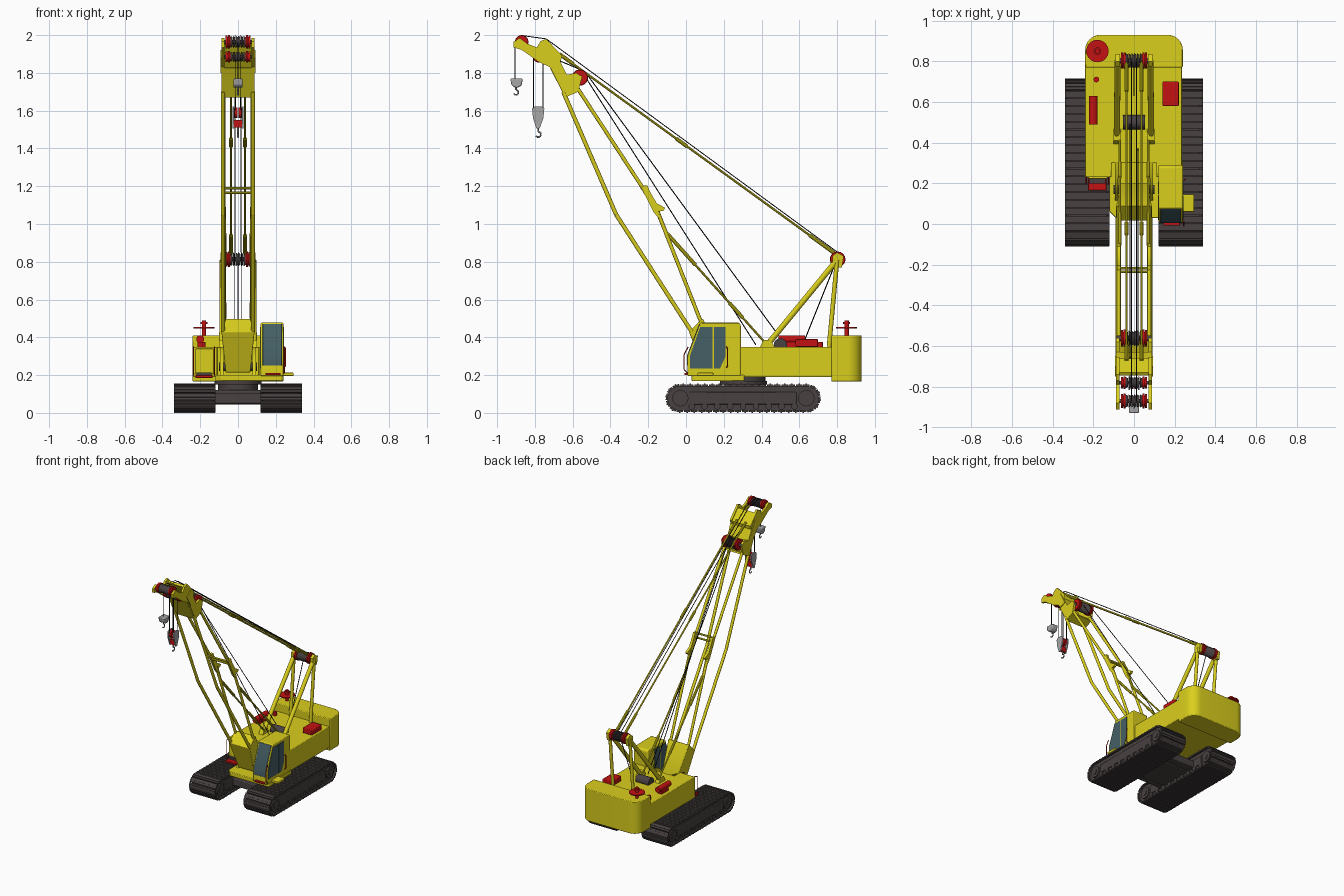
import bpy, bmesh, math
from mathutils import Vector, Matrix

if "Cube" in bpy.data.objects:
    bpy.data.objects.remove(bpy.data.objects["Cube"])

def material(name, c):
    m = bpy.data.materials.new(name)
    m.diffuse_color = (*c, 1)
    m.use_nodes = True
    m.node_tree.nodes["Principled BSDF"].inputs["Base Color"].default_value = m.diffuse_color
    return m

YEL = material("yellow_paint", (0.70, 0.62, 0.012))
RED = material("red_paint", (0.55, 0.006, 0.006))
DARK = material("dark_steel", (0.065, 0.052, 0.052))
GLASS = material("tinted_glass", (0.06, 0.115, 0.13))
GREY = material("light_steel", (0.38, 0.38, 0.38))
ROPE = material("rope_black", (0.01, 0.01, 0.01))

def finish(name, bm, mat, bevel=0):
    bmesh.ops.recalc_face_normals(bm, faces=bm.faces)
    me = bpy.data.meshes.new(name)
    bm.to_mesh(me)
    bm.free()
    me.materials.append(mat)
    ob = bpy.data.objects.new(name, me)
    bpy.context.collection.objects.link(ob)
    if bevel:
        b = ob.modifiers.new("bevel", 'BEVEL')
        b.width, b.segments, b.limit_method = bevel, 2, 'ANGLE'
    return ob

def prism(name, pts, a, b, mat, axis='X', bevel=0):
    """Extrude a YZ profile along X, or an XY outline along Z."""
    bm = bmesh.new()
    place = (lambda p, t: (t, *p)) if axis == 'X' else (lambda p, t: (*p, t))
    lo = [bm.verts.new(place(p, a)) for p in pts]
    hi = [bm.verts.new(place(p, b)) for p in pts]
    bm.faces.new(lo)
    bm.faces.new(hi)
    n = len(pts)
    for i in range(n):
        bm.faces.new((lo[i], lo[(i + 1) % n], hi[(i + 1) % n], hi[i]))
    return finish(name, bm, mat, bevel)

def box(name, x, y, z, mat, bevel=0):
    return prism(name, [(x[0], y[0]), (x[1], y[0]), (x[1], y[1]), (x[0], y[1])], *z, mat, 'Z', bevel)

def rods(name, paths, r, mat, n=10):
    """Round bars along each list of points, joined in one object."""
    bm = bmesh.new()
    for path in paths:
        for a, b in zip(path, path[1:]):
            a, b = Vector(a), Vector(b)
            d = b - a
            m = Matrix.Translation((a + b) / 2) @ d.to_track_quat('Z', 'Y').to_matrix().to_4x4()
            bmesh.ops.create_cone(bm, cap_ends=True, segments=n, radius1=r, radius2=r, depth=d.length, matrix=m)
    return finish(name, bm, mat)

def disc(name, x, y, z, r, w, mat, n=28):
    return rods(name, [[(x - w / 2, y, z), (x + w / 2, y, z)]], r, mat, n)

def spool(name, y, z, r, half=0.065):
    """Sheave set: red flanges at both ends, dark grooved sheaves between."""
    bm = bmesh.new()
    for i in range(6):
        x = (i - 2.5) * 0.014
        m = Matrix.Translation((x, y, z)) @ Matrix.Rotation(math.pi / 2, 4, 'Y')
        bmesh.ops.create_cone(bm, cap_ends=True, segments=24, radius1=r * .9, radius2=r * .7, depth=0.012, matrix=m)
    finish(name + "_sheaves", bm, DARK)
    for s in (-1, 1):
        disc(name + "_flange", s * 0.047, y, z, r, 0.010, RED)
        disc(name + "_hub", s * (0.04 + half) / 2, y, z, r * .72, half - 0.04, RED)
        disc(name + "_cap", s * (half - .005), y, z, r * .95, 0.010, RED)
    disc(name + "_axle", 0, y, z, r * .3, 0.17, DARK, 12)

def stadium(r, y0=-0.0325, y1=0.6375, zc=0.0775, n=12):
    back = [(y1 + r * math.sin(t * math.pi / n), zc - r * math.cos(t * math.pi / n)) for t in range(n + 1)]
    return back + [(y0 + y1 - y, 2 * zc - z) for y, z in back]

def track_point(d, r, y0=-0.0325, y1=0.6375, zc=0.0775):
    """Position and turn angle at distance d round the track."""
    L, arc = y1 - y0, math.pi * r
    half, e = divmod(d, L + arc)
    t = max(0, e - L) / r
    y = min(e, L) + r * math.sin(t) + y0
    z = -r * math.cos(t)
    if half >= 1:
        y, z, t = y0 + y1 - y, -z, t + math.pi
    return y, zc + z, t

# crawler tracks: frame, belt of shoes, wheels
R, N = 0.068, 46
pitch = 2 * (0.67 + math.pi * R) / N
for s, side in ((-1, "left"), (1, "right")):
    xc = s * 0.23
    prism(side + "_track_belt", stadium(0.066), xc - .095, xc + .095, DARK)
    bm = bmesh.new()
    for i in range(N):
        y, z, t = track_point(i * pitch, R)
        base = Matrix.Translation((xc, y, z)) @ Matrix.Rotation(t, 4, 'X')
        for off, dims in ((0, (.22, .035, .011)), (-.005, (.216, .008, .009))):
            bmesh.ops.create_cube(bm, size=1, matrix=base @ Matrix.Translation((0, 0, off)) @ Matrix.Diagonal((*dims, 1)))
    finish(side + "_track_shoes", bm, DARK)
    for f in (-1, 1):
        box(side + "_track_frame", sorted((xc + f * .09, xc + f * .103)), (0.02, 0.585), (.045, .11), DARK, .004)
        for y in (-0.03, 0.637):
            disc(side + "_track_wheel", xc + f * .098, y, .0775, .043, .014, DARK, 20)
            disc(side + "_wheel_hub", xc + f * .103, y, .0775, .02, .012, DARK, 16)
        for i in range(9):
            disc(side + "_track_roller", xc + f * .098, .03 + i * .068, .034, .017, .012, DARK, 14)

# carbody and slewing ring
box("carbody", (-.14, .14), (.17, .44), (.045, .12), DARK, .01)
for y in (.12, .43):
    box("carbody_crossbeam", (-.14, .14), (y, y + .07), (.05, .105), DARK, .006)
for z0, z1, r in ((.115, .15, .105), (.15, .168, .125), (.168, .192, .115)):
    rods("slewing_ring", [[(0, .305, z0), (0, .305, z1)]], r, DARK, 40)

# upper deck, floor and rounded counterweight
prism("upper_deck", [(-.24, .23), (-.11, .23), (-.11, .30), (.11, .30), (.11, .23), (.235, .23), (.235, .78), (-.24, .78)],
      .19, .35, YEL, 'Z', .004)
prism("front_floor", [(-.12, .24), (-.12, .06), (-.09, .03), (.23, .03), (.24, .04), (.24, .31), (-.12, .31)],
      .168, .2, YEL, 'Z', .004)
rc = .075
corner = [(.24 - rc + rc * math.cos(a), .93 - rc + rc * math.sin(a)) for a in [k * math.pi / 16 for k in range(9)]]
prism("counterweight", [(.24, .77)] + corner + [(-x, y) for x, y in reversed(corner)] + [(-.24, .77)],
      .165, .41, YEL, 'Z', .005)
box("left_front_panel", (-.225, -.13), (.222, .235), (.205, .34), YEL, .004)
box("left_step", (-.225, -.135), (.165, .23), (.185, .2), RED, .003)
box("left_step_plate", (-.22, -.14), (.2, .23), (.2, .215), DARK)
box("right_step", (.235, .295), (.06, .145), (.195, .213), YEL, .004)

# operator cab with glazing and rails
prism("cab", [(.008, .195), (.008, .30), (.077, .478), (.28, .478), (.29, .465), (.29, .195)], .12, .24, YEL, 'X', .006)
pane_a = [(.02, .235), (.02, .30), (.075, .455), (.14, .455), (.14, .235)]
pane_b = [(.147, .235), (.147, .455), (.21, .455), (.21, .30), (.18, .235)]
for x in (.119, .241):
    prism("cab_side_glass_front", pane_a, x - .002, x + .002, GLASS)
    prism("cab_side_glass_rear", pane_b, x - .002, x + .002, GLASS)
prism("cab_front_glass", [(.004, .25), (.004, .30), (.07, .472), (.08, .47), (.02, .30), (.02, .25)], .131, .232, GLASS, 'X', .002)
box("cab_front_bumper", (.145, .225), (-.008, .01), (.2, .212), RED, .002)
rods("cab_handrails", [[(.245, .215, .24), (.252, .22, .25), (.252, .22, .34), (.245, .215, .35)],
                       [(.245, .01, .21), (.245, -.01, .23), (.245, -.01, .31), (.245, .012, .35)]], .003, RED, 8)
rods("left_handrails", [[(x, .23, .2), (x, .2, .21), (x, .2, .34), (x, .23, .35)] for x in (-.235, -.125)], .003, RED, 8)

# boom foot: tapered box pivoting on the deck
foot = [(.015, .43), (.088, .50), (.2, .29), (.2, .215), (.10, .215)]
ob = prism("boom_foot", foot, -.088, .088, YEL, 'X', .004)
for v in ob.data.vertices:
    if v.co.z < .35:
        v.co.x *= .75
disc("boom_pivot", 0, .17, .245, .022, .2, DARK, 20)
for s in (-1, 1):
    prism("boom_pivot_bracket", [(.11, .19), (.27, .19), (.30, .35), (.22, .33), (.15, .27)], s * .078, s * .094, YEL)

# boom chords, crossbars and brackets
for s, side in ((-1, "left"), (1, "right")):
    rods(side + "_boom_lower_chord", [[(s * .08, .03, .43), (s * .08, -.37, 1.05), (s * .08, -.65, 1.70)]], .011, YEL, 12)
    rods(side + "_boom_upper_chord", [[(s * .075, .08, .48), (s * .075, -.145, 1.05), (s * .075, -.225, 1.185), (s * .075, -.575, 1.72)]],
         .010, YEL, 12)
    prism(side + "_boom_bracket", [(-.24, 1.20), (-.205, 1.205), (-.19, 1.17), (-.155, 1.11), (-.11, 1.085), (-.12, 1.07),
                                   (-.15, 1.065), (-.135, 1.02), (-.17, 1.06)], s * .066, s * .084, YEL)
    # backstop struts with thick sleeves
    rods(side + "_backstop", [[(s * .07, .42, .37), (s * .07, -.10, .95), (s * .07, -.155, 1.09)]], .006, YEL)
    rods(side + "_backstop_sleeve", [[(s * .07, .30, .504), (s * .07, .23, .582)], [(s * .07, .05, .783), (s * .07, -.10, .95)]], .010, YEL)
    # rear gantry legs and feet
    rods(side + "_gantry_front_leg", [[(s * .085, .43, .36), (s * .08, .80, .81)]], .015, YEL, 12)
    rods(side + "_gantry_rear_leg", [[(s * .085, .757, .35), (s * .085, .80, .81)]], .012, YEL, 12)
    prism(side + "_gantry_foot", [(.39, .345), (.47, .345), (.45, .385), (.41, .385)], s * .065, s * .1, YEL)
    prism(side + "_gantry_head", [(.775, .77), (.825, .77), (.835, .83), (.80, .85), (.775, .83)], s * .07, s * .092, YEL)
    # pendant bars with thick sockets
    A, B = Vector((s * .037, .80, .835)), Vector((s * .037, -.67, 1.90))
    rods(side + "_pendant", [[A, B]], .006, YEL)
    rods(side + "_pendant_sockets", [[A.lerp(B, a), A.lerp(B, b)] for a, b in ((.01, .1), (.54, .58), (.95, 1))], .010, YEL)
rods("boom_crossbars", [[(-.08, y, z), (.08, y, z)] for y, z in ((-.218, 1.165), (-.235, 1.19))], .007, YEL)

# boom head: shaped side plates with panels between
head = [(-.64, 1.67), (-.57, 1.70), (-.55, 1.78), (-.58, 1.80), (-.63, 1.79), (-.665, 1.86), (-.655, 1.89), (-.74, 1.98),
        (-.77, 1.968), (-.79, 1.935), (-.84, 1.955), (-.88, 1.985), (-.912, 1.965), (-.912, 1.935), (-.87, 1.922), (-.78, 1.858), (-.72, 1.83)]
for s in (-1, 1):
    prism("boom_head_plate", head, s * .072, s * .088, YEL)
    prism("boom_head_rib", [(-.70, 1.80), (-.65, 1.82), (-.70, 1.92), (-.75, 1.88)], s * .088, s * .093, YEL)
prism("boom_head_front_panel", [(-.64, 1.67), (-.72, 1.825), (-.705, 1.83), (-.625, 1.68)], -.075, .075, YEL)
prism("boom_head_bottom_panel", [(-.64, 1.67), (-.57, 1.70), (-.575, 1.712), (-.645, 1.685)], -.075, .075, YEL)
prism("boom_head_top_panel", [(-.63, 1.785), (-.665, 1.86), (-.66, 1.885), (-.73, 1.96), (-.745, 1.95), (-.69, 1.86)], -.075, .075, YEL)
spool("tip_sheave", -.87, 1.964, .036)
spool("hoist_sheave", -.78, 1.885, .030)
spool("guide_sheave", -.562, 1.775, .043)
spool("gantry_sheave", .803, .813, .041)

# ropes
rods("luffing_ropes", [[(x, .80, .852), (x, -.74, 1.98), (x, -.87, 1.998)] for x in (-.012, .012)], .0025, ROPE, 6)
rods("hoist_ropes", [[(-.02, -.53, 1.80), (-.02, .49, .41)], [(.02, -.54, 1.79), (.02, .37, .36)],
                     [(0, .79, .79), (0, .63, .39)], [(-.02, -.54, 1.81), (-.02, -.78, 1.91)]], .0028, ROPE, 6)
rods("hook_ropes", [[(0, -.905, 1.96), (0, -.905, 1.77)]] +
     [[(x, y, 1.88), (x, y, 1.60)] for x in (-.015, .015) for y in (-.807, -.757)], .0025, ROPE, 6)

def hook(name, y, z, r):
    arc = [(0, y + r * math.sin(a), z - r + r * math.cos(a)) for a in [k * .42 for k in range(11)]]
    rods(name, [[(0, y, z + .03)] + arc], r * .32, GREY, 8)

# small and large hook blocks
prism("small_hook_weight", [(-.938, 1.77), (-.872, 1.77), (-.878, 1.735), (-.895, 1.722), (-.915, 1.722), (-.932, 1.735)][::-1],
      -.025, .025, GREY, 'X', .006).location.y = .008
hook("small_hook", -.90, 1.71, .013)
for s in (-1, 1):
    prism("hook_block_cheek", [(-.815, 1.61), (-.80, 1.622), (-.765, 1.622), (-.75, 1.61), (-.755, 1.56), (-.775, 1.505), (-.792, 1.505), (-.81, 1.56)],
          s * .02, s * .028, GREY)
    disc("hook_block_sheave", s * .01, -.782, 1.59, .028, .016, RED)
box("hook_block_core", (-.02, .02), (-.792, -.772), (1.51, 1.55), RED)
hook("large_hook", -.782, 1.488, .014)

# deck equipment
rods("exhaust_post", [[(-.18, .85, .405), (-.18, .85, .49)]], .012, RED, 14)
rods("exhaust_dish", [[(-.18, .85, .448), (-.18, .85, .456)]], .055, RED, 32)
rods("exhaust_collar", [[(-.18, .85, .47), (-.18, .85, .482)]], .018, RED, 16)
rods("filler_cap", [[(-.185, .71, .35), (-.185, .71, .375)]], .014, RED, 16)
box("right_service_box", (.14, .22), (.58, .70), (.35, .39), RED, .005)
rods("left_air_tank", [[(-.2, .49, .39), (-.2, .63, .39)]], .021, RED, 20)
box("left_tank_base", (-.215, -.185), (.52, .60), (.35, .38), RED)
rods("winch_drum", [[(-.055, .5, .36), (.055, .5, .36)]], .035, DARK, 24)

# smooth round parts, keep hard edges
bpy.ops.object.select_all(action='SELECT')
bpy.context.view_layer.objects.active = bpy.context.scene.objects["cab"]
bpy.ops.object.shade_smooth_by_angle(angle=math.radians(32))
